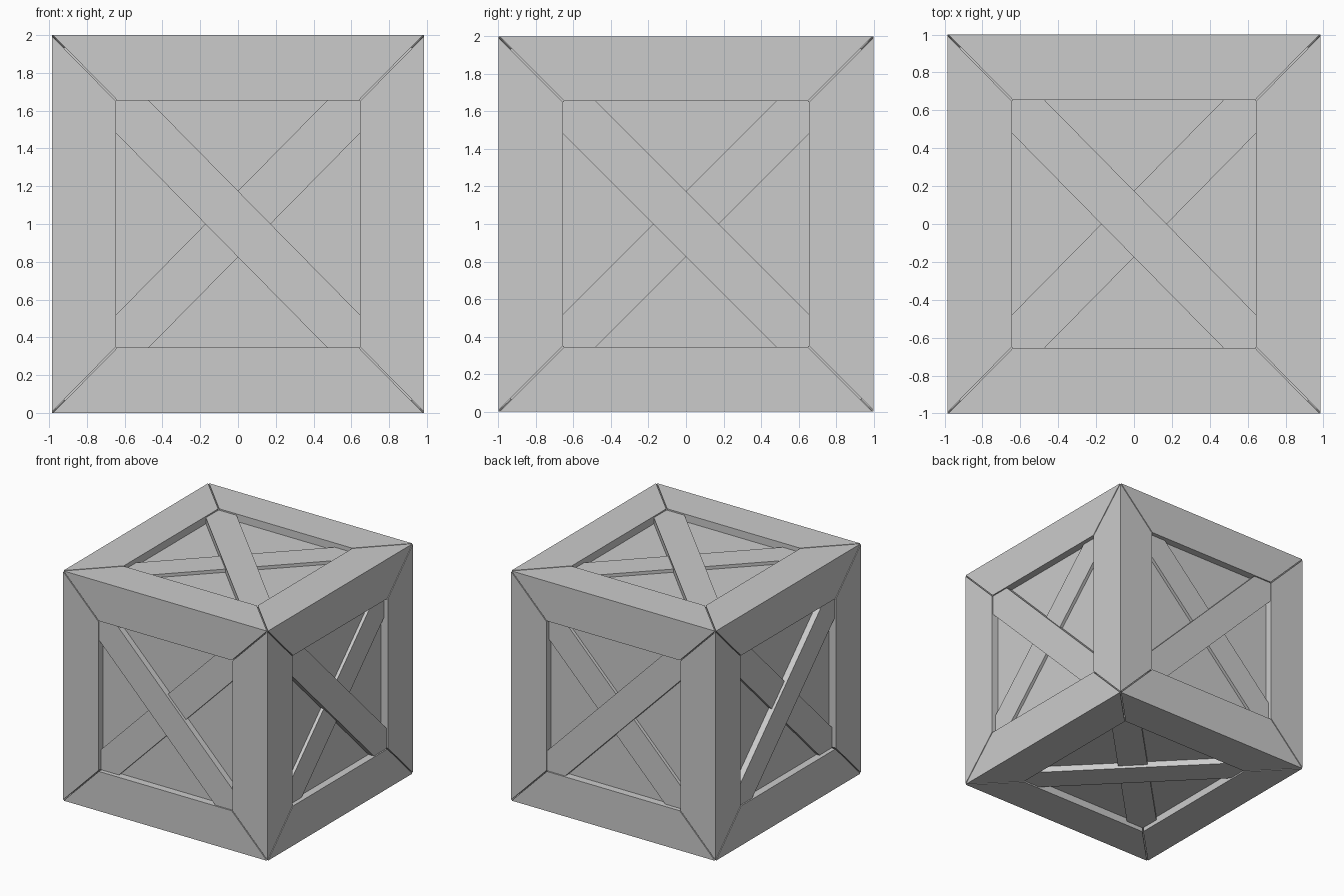
import bpy, bmesh
from mathutils import Vector

if "Cube" in bpy.data.objects:
    bpy.data.objects.remove(bpy.data.objects["Cube"])

HALF = Vector((0.985, 1.0, 1.0))   # crate half sizes
OPEN = 0.655                       # half width of each frame opening
PANEL, UNDER, OVER = 0.065, 0.037, 0.012   # depths below the outer faces
GAP = 0.006                        # mitre groove
K = 0.175                          # brace corner width along the opening


def build(name, solids):
    """Each solid is (axes, sign, outer outline, outer depth, inner outline, inner depth)."""
    bm = bmesh.new()
    for (u, v, n), sign, outer, d0, inner, d1 in solids:
        rings = []
        for outline, depth in ((outer, d0), (inner, d1)):
            ring = []
            for a, b in outline:
                p = Vector((0, 0, 0))
                p[u], p[v], p[n] = a, b, sign * (1 - depth)
                ring.append(bm.verts.new((p.x * HALF.x, p.y * HALF.y, p.z * HALF.z + 1)))
            rings.append(ring)
        r0, r1 = rings
        bm.faces.new(r0)
        bm.faces.new(r1[::-1])
        for i in range(len(r0)):
            j = (i + 1) % len(r0)
            bm.faces.new((r0[i], r1[i], r1[j], r0[j]))
    bmesh.ops.recalc_face_normals(bm, faces=bm.faces)
    me = bpy.data.meshes.new(name)
    bm.to_mesh(me)
    bm.free()
    ob = bpy.data.objects.new(name, me)
    bpy.context.collection.objects.link(ob)


def turn(points, times):
    for _ in range(times):
        points = [(-b, a) for a, b in points]
    return points


def plank(edge):
    """Mitred plank along the lower side of a face, its outer edge at -edge."""
    return [(-edge + GAP, -edge), (edge - GAP, -edge),
            (OPEN - GAP, -OPEN), (-OPEN + GAP, -OPEN)]


# inner box that forms the recessed panels
c = 1 - PANEL
square = [(-c, -c), (c, -c), (c, c), (-c, c)]
build("panel_box", [((0, 1, 2), 1, square, PANEL, square, 2 - PANEL)])

# diagonal board, trimmed to the frame opening
a = OPEN
brace = [(-a, a), (-a, a - K), (a - K, -a), (a, -a), (a, -a + K), (-a + K, a)]

faces = {"front": ((0, 2, 1), -1), "back": ((0, 2, 1), 1),
         "left": ((1, 2, 0), -1), "right": ((1, 2, 0), 1),
         "bottom": ((0, 1, 2), -1), "top": ((0, 1, 2), 1)}
for side, (axes, sign) in faces.items():
    # four mitred frame planks
    build(side + "_frame", [(axes, sign, turn(plank(1), i), 0, turn(plank(c), i), PANEL)
                            for i in range(4)])
    # crossed braces, one lying over the other
    build(side + "_over_brace", [(axes, sign, brace, OVER, brace, PANEL)])
    cross = turn(brace, 1)
    build(side + "_under_brace", [(axes, sign, cross, UNDER, cross, PANEL)])
